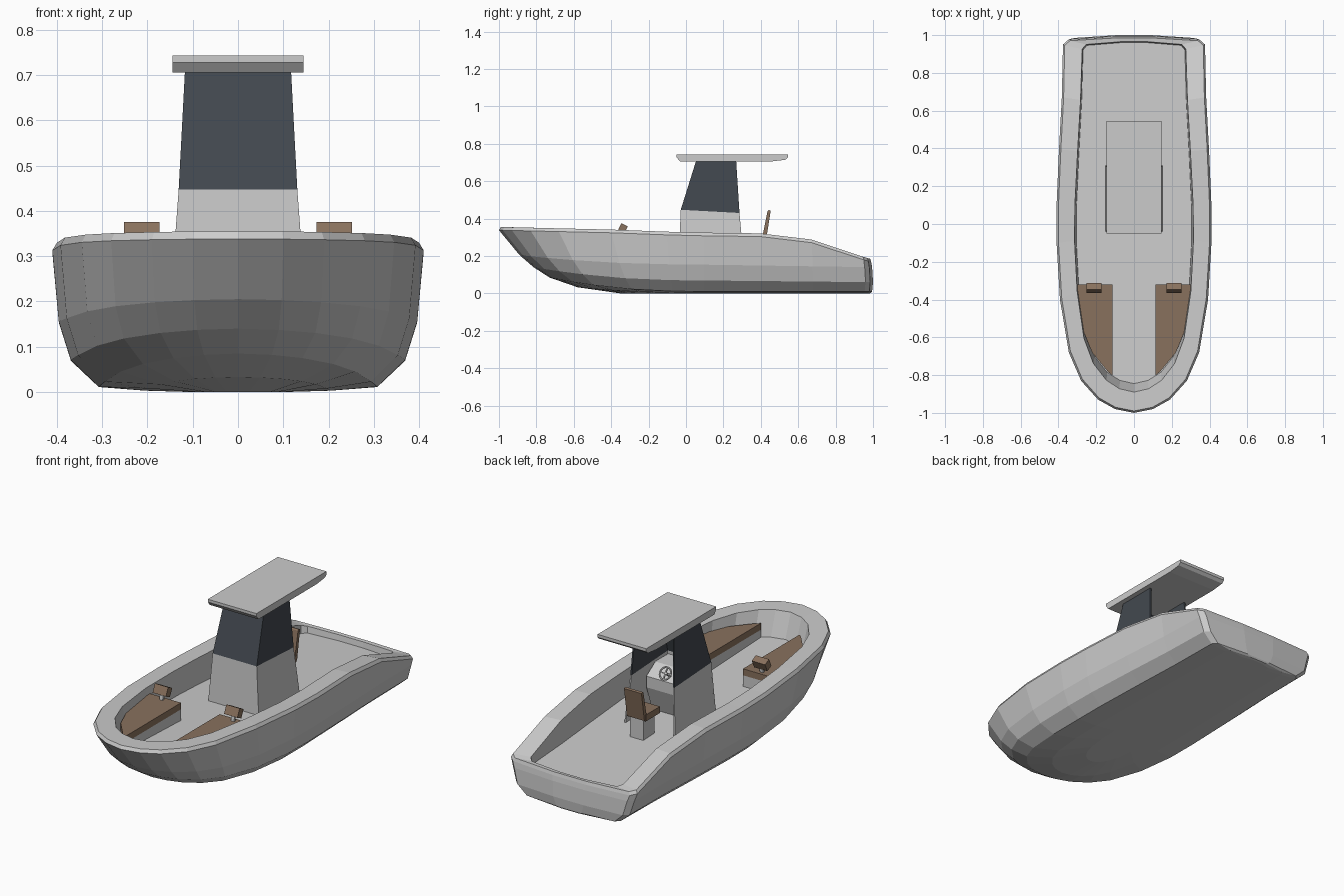
import bpy, bmesh, math
from mathutils import Vector

if "Cube" in bpy.data.objects:
    bpy.data.objects.remove(bpy.data.objects["Cube"])


def material(name, rgb):
    m = bpy.data.materials.new(name)
    m.diffuse_color = (*rgb, 1)
    m.use_nodes = True
    m.node_tree.nodes["Principled BSDF"].inputs["Base Color"].default_value = m.diffuse_color
    return m


BROWN = material("brown_cushion", (0.25, 0.165, 0.11))
GLASS = material("dark_glass", (0.055, 0.065, 0.078))


def make(name, verts, faces, mat=None):
    bm = bmesh.new()
    vs = [bm.verts.new(v) for v in verts]
    for f in faces:
        bm.faces.new([vs[i] for i in f])
    bmesh.ops.remove_doubles(bm, verts=bm.verts, dist=1e-5)
    bmesh.ops.recalc_face_normals(bm, faces=bm.faces)
    me = bpy.data.meshes.new(name)
    bm.to_mesh(me)
    bm.free()
    ob = bpy.data.objects.new(name, me)
    bpy.context.collection.objects.link(ob)
    if mat:
        me.materials.append(mat)
    return ob


def loft(name, rings, mat=None):
    """Skin closed rings and cap both ends."""
    n = len(rings[0])
    faces = [(k * n + i, k * n + (i + 1) % n, (k + 1) * n + (i + 1) % n, (k + 1) * n + i)
             for k in range(len(rings) - 1) for i in range(n)]
    faces += [tuple(range(n)), tuple(range((len(rings) - 1) * n, len(rings) * n))]
    return make(name, [v for r in rings for v in r], faces, mat)


def plate(name, corners, offset, mat=None):
    o = Vector(offset)
    return loft(name, [corners, [Vector(c) + o for c in corners]], mat)


def side_prism(name, profile, x0, x1, mat=None):
    """Extrude a (y, z) profile across x."""
    return loft(name, [[(x, y, z) for y, z in profile] for x in (x0, x1)], mat)


def lerp(table, t):
    for (a, u), (b, v) in zip(table, table[1:]):
        if t <= b:
            return u + (v - u) * (t - a) / (b - a)
    return table[-1][1]


def floor_z(y):
    return 0.19 - 0.039 * y


# Hull: one plan outline reshaped at each level
OUTLINE = [(-1, 0), (-.98, .10), (-.93, .19), (-.83, .28), (-.68, .345), (-.4, .392),
           (-.1, .41), (.1, .41), (.4, .397), (.68, .382), (.96, .376), (.985, .348), (1, .1)]
SHEER = [(-1, .342), (-.4, .328), (0, .313), (.4, .308), (.68, .275), (.97, .18), (1, .172)]


def ring(bow, stern, scale, zfun, taper=0.0):
    right = []
    for y, w in OUTLINE:
        yy = y * (-bow if y < 0 else stern)
        right.append((w * (scale - taper * max(0, y)), yy, zfun(y, yy)))
    return right + [(-x, y, z) for x, y, z in reversed(right[1:])]


def bow_rise(mid, bow, stern):
    return lambda y, yy: mid + ((bow - mid) * abs(y) ** 2 if y < 0 else (stern - mid) * y)


levels = [
    ring(-.845, .96, .745, lambda y, yy: floor_z(yy), .03),
    ring(-.89, .965, .768, lambda y, yy: lerp(SHEER, y) + .011, .04),
    ring(-.99, .985, .975, lambda y, yy: lerp(SHEER, y) + .013),
    ring(-1, .99, 1, lambda y, yy: lerp(SHEER, y) - .004),
    ring(-.89, .995, .965, bow_rise(.155, .205, .14)),
    ring(-.815, 1, .90, bow_rise(.07, .14, .06)),
    ring(-.73, .995, .75, bow_rise(.011, .085, .011)),
    ring(-.58, .99, .50, bow_rise(.003, .033, .003)),
    ring(-.35, .98, .25, bow_rise(0, 0, 0)),
]
loft("hull", levels)

# Bow seats, cushions and small backrests
SEAT = [(.115, -.32), (.305, -.32), (.30, -.42), (.275, -.55), (.222, -.68), (.135, -.785), (.115, -.80)]
for s, side in ((1, "right"), (-1, "left")):
    plan = [(s * x, y) for x, y in SEAT]
    loft(f"bow_seat_base_{side}", [[(x, y, .18) for x, y in plan], [(x, y, .262) for x, y in plan]])
    loft(f"bow_cushion_{side}", [[(x, y, .262) for x, y in plan], [(x, y, .297) for x, y in plan]], BROWN)
    side_prism(f"bow_backrest_{side}", [(-.366, .332), (-.346, .375), (-.312, .358), (-.332, .316)],
               s * .173, s * .252, BROWN)
    side_prism(f"backrest_post_{side}", [(-.352, .29), (-.345, .335), (-.334, .335), (-.338, .29)],
               s * .203, s * .222)

# Console shell: (z, half width, front y, back y)
CONSOLE = [(.165, .152, -.04, .31), (.447, .131, -.028, .286), (.712, .117, .055, .268)]
for part, mat, a, b in (("console", None, CONSOLE[0], CONSOLE[1]),
                        ("window", GLASS, CONSOLE[1], CONSOLE[2])):
    drop = [.017 if r is CONSOLE[1] else 0 for r in (a, b)]
    for s, side in ((1, "right"), (-1, "left")):
        plate(f"{part}_side_{side}", [(s * a[1], a[2], a[0]), (s * a[1], a[3], a[0] - drop[0]),
                                      (s * b[1], b[3], b[0] - drop[1]), (s * b[1], b[2], b[0])],
              (-s * .008, 0, 0), mat)
    plate(f"{part}_front", [(-a[1], a[2], a[0]), (a[1], a[2], a[0]), (b[1], b[2], b[0]), (-b[1], b[2], b[0])],
          (0, .008, 0), mat)

# Dashboard
side_prism("dashboard", [(-.025, .165), (-.02, .43), (.09, .43), (.165, .38), (.165, .32), (.11, .165)],
           -.12, .12)

# Steering wheel: rim, spokes and column
centre, tilt = Vector((0, .175, .43)), math.radians(-55)
bpy.ops.mesh.primitive_torus_add(major_segments=16, minor_segments=6, major_radius=.032, minor_radius=.005,
                                 location=centre, rotation=(tilt, 0, 0))
bpy.context.object.name = "steering_wheel"
for i in range(2):
    bpy.ops.mesh.primitive_cube_add(size=1, location=centre, rotation=(tilt, 0, 0))
    spoke = bpy.context.object
    spoke.name = f"wheel_spoke_{i}"
    spoke.scale = (.06, .006, .006) if i == 0 else (.006, .06, .006)
bpy.ops.mesh.primitive_cylinder_add(vertices=8, radius=.007, depth=.06,
                                    location=centre - Vector((0, .025, .017)), rotation=(tilt, 0, 0))
bpy.context.object.name = "steering_column"

# Roof with chamfered underside
side_prism("roof", [(-.05, .743), (-.05, .728), (-.033, .706), (.46, .706), (.53, .714),
                    (.545, .727), (.545, .743)], -.145, .145)

# Helm chair
side_prism("chair_base", [(.325, .16), (.325, .285), (.42, .285), (.42, .16)], -.04, .04)
side_prism("chair_seat", [(.30, .28), (.30, .315), (.42, .315), (.42, .28)], -.055, .055, BROWN)
side_prism("chair_back", [(.405, .285), (.436, .44), (.442, .446), (.453, .442), (.428, .285)],
           -.052, .052, BROWN)
